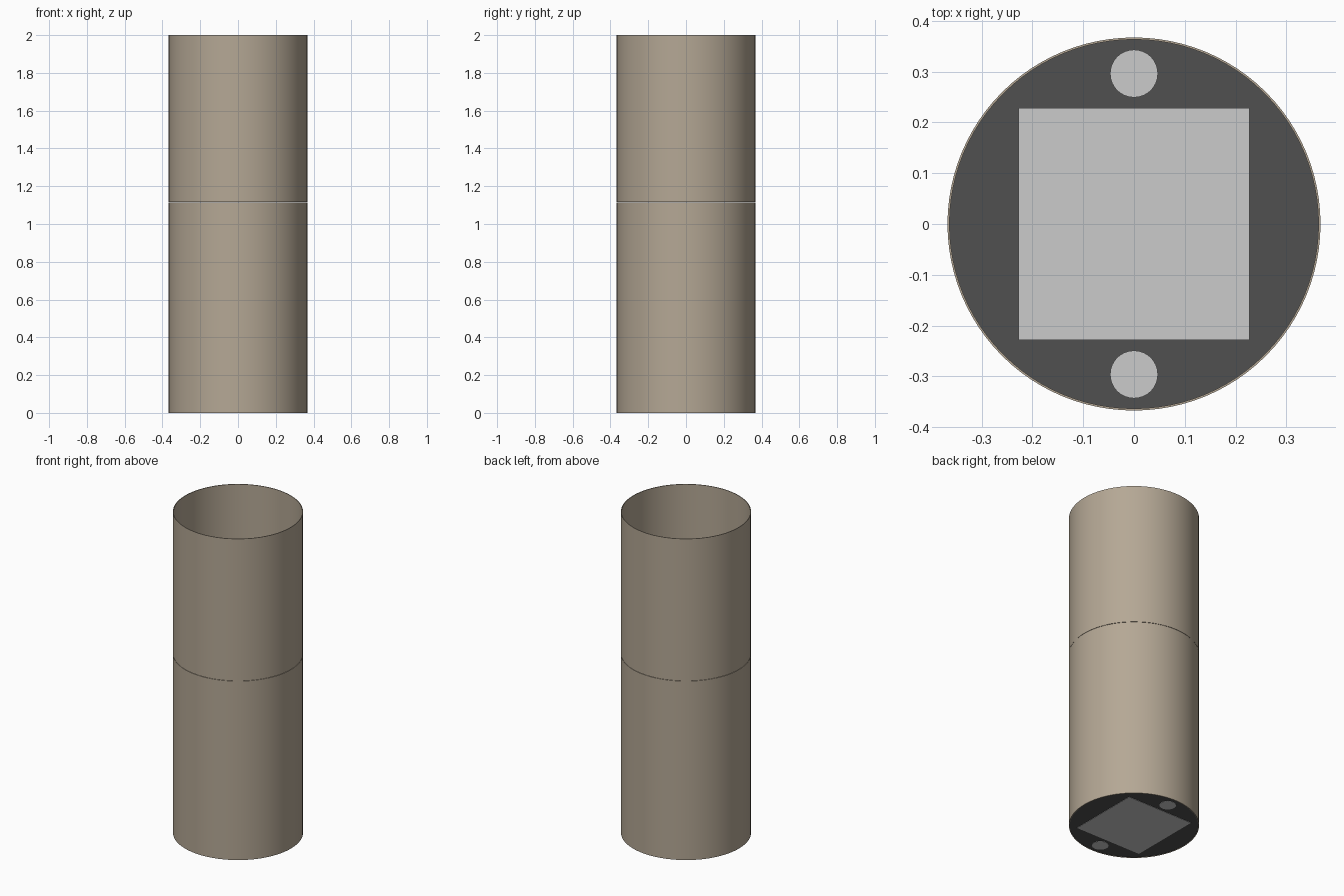
import bpy, bmesh, math

if "Cube" in bpy.data.objects:
    bpy.data.objects.remove(bpy.data.objects["Cube"])

R, WALL, SEAM, TOP = 0.367, 0.004, 1.115, 2.0
BASE = 0.012


def material(name, rgb):
    m = bpy.data.materials.new(name)
    m.diffuse_color = (*rgb, 1)
    m.use_nodes = True
    m.node_tree.nodes["Principled BSDF"].inputs["Base Color"].default_value = m.diffuse_color
    return m


tan = material("tan", (0.46, 0.39, 0.30))
dark = material("dark", (0.08, 0.08, 0.08))


def tube(name, z0, z1, mat, segments=96):
    """Thin-walled open tube made by spinning a rectangular profile."""
    bm = bmesh.new()
    profile = [(R, z0), (R, z1), (R - WALL, z1), (R - WALL, z0)]
    verts = [bm.verts.new((r, 0, z)) for r, z in profile]
    edges = [bm.edges.new((verts[i], verts[(i + 1) % 4])) for i in range(4)]
    bmesh.ops.spin(bm, geom=verts + edges, cent=(0, 0, 0), axis=(0, 0, 1),
                   angle=math.tau, steps=segments, use_duplicate=False)
    bmesh.ops.remove_doubles(bm, verts=bm.verts, dist=1e-5)
    bmesh.ops.recalc_face_normals(bm, faces=bm.faces)
    mesh = bpy.data.meshes.new(name)
    bm.to_mesh(mesh)
    bm.free()
    ob = bpy.data.objects.new(name, mesh)
    bpy.context.collection.objects.link(ob)
    mesh.materials.append(mat)
    smooth(ob)
    return ob


def smooth(ob):
    bpy.ops.object.select_all(action='DESELECT')
    ob.select_set(True)
    bpy.context.view_layer.objects.active = ob
    bpy.ops.object.shade_smooth_by_angle(angle=math.radians(30))


def disc(name, r, y, z0, z1, segments, mat=None):
    bpy.ops.mesh.primitive_cylinder_add(vertices=segments, radius=r, depth=z1 - z0,
                                        location=(0, y, (z0 + z1) / 2))
    ob = bpy.context.object
    ob.name = name
    if mat:
        ob.data.materials.append(mat)
    smooth(ob)
    return ob


# Lower and upper halves of the tube, split by a hairline seam
tube("lower_sleeve", 0, SEAM - 0.001, tan)
tube("upper_sleeve", SEAM + 0.001, TOP, tan)

# Dark base plate closing the bottom
disc("base_plate", R - WALL, 0, 0.002, BASE, 96, dark)

# Square panel showing on both sides of the base plate
bpy.ops.mesh.primitive_cube_add(size=1, location=(0, 0, 0.008))
panel = bpy.context.object
panel.name = "square_panel"
panel.scale = (0.455, 0.457, 0.016)

# Round studs in front of and behind the panel
for side, y in (("front", -0.296), ("back", 0.296)):
    disc(side + "_stud", 0.047, y, 0, 0.016, 32)
